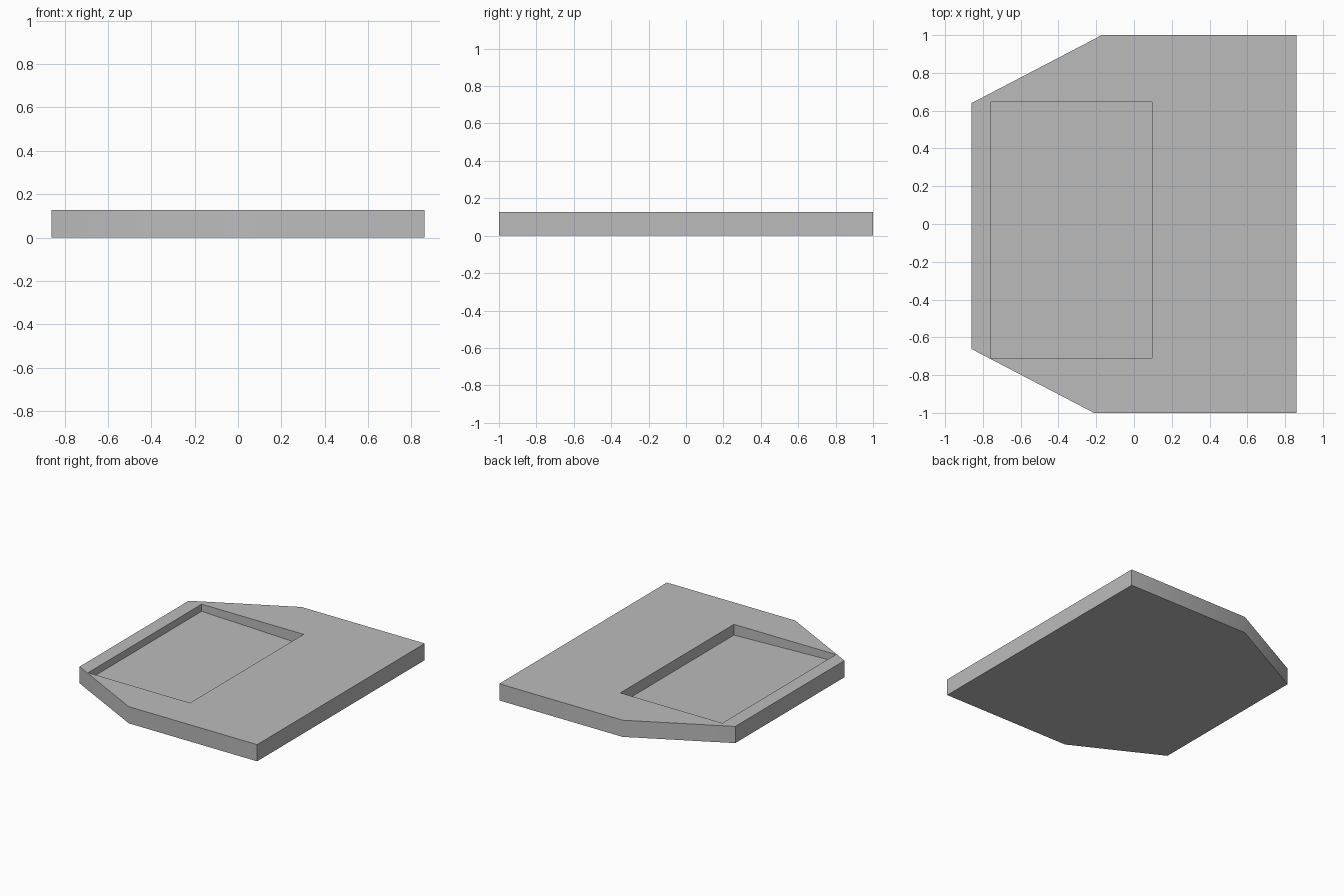
import bpy
import bmesh
import math
from mathutils import Vector

HEIGHT = 0.126

if "Cube" in bpy.data.objects:
    bpy.data.objects.remove(bpy.data.objects["Cube"], do_unlink=True)

# Plain grey for the whole slab
grey = bpy.data.materials.new("plain_grey")
grey.use_nodes = True
colour = (0.5, 0.5, 0.5, 1)
grey.diffuse_color = colour
grey.node_tree.nodes["Principled BSDF"].inputs["Base Color"].default_value = colour


def prism(name, profile, direction):
    """Extrude a flat profile along a direction into a closed solid."""
    bm = bmesh.new()
    face = bm.faces.new([bm.verts.new(p) for p in profile])
    result = bmesh.ops.extrude_face_region(bm, geom=[face])
    moved = [v for v in result["geom"] if isinstance(v, bmesh.types.BMVert)]
    bmesh.ops.translate(bm, verts=moved, vec=Vector(direction))
    if face.is_valid and len(face.edges[0].link_faces) > 2:
        bm.faces.remove(face)
    bmesh.ops.recalc_face_normals(bm, faces=bm.faces)
    mesh = bpy.data.meshes.new(name)
    bm.to_mesh(mesh)
    bm.free()
    mesh.materials.append(grey)
    obj = bpy.data.objects.new(name, mesh)
    bpy.context.collection.objects.link(obj)
    return obj


# Slab with two slanted corners on the right side
outline = [(-0.86, -0.662), (-0.212, -1), (0.86, -1),
           (0.86, 1), (-0.17, 1), (-0.86, 0.64)]
slab = prism("slab", [(x, y, 0) for x, y in outline], (0, 0, HEIGHT))

# Rectangular pocket whose floor slopes down towards the middle
front, back = -0.709, 0.646
section = [(-0.756, 0.072), (0.096, 0.045), (0.096, 0.3), (-0.756, 0.3)]
cutter = prism("pocket_cutter", [(x, front, z) for x, z in section],
               (0, back - front, 0))
cutter.hide_render = True

# Cut the pocket, then drop the cutter
pocket = slab.modifiers.new("pocket", "BOOLEAN")
pocket.operation = "DIFFERENCE"
pocket.solver = "EXACT"
pocket.object = cutter
bpy.ops.object.select_all(action="DESELECT")
slab.select_set(True)
bpy.context.view_layer.objects.active = slab
bpy.ops.object.modifier_apply(modifier=pocket.name)
bpy.data.objects.remove(cutter, do_unlink=True)

# Soft shading across the shallow corners only
bpy.ops.object.shade_smooth_by_angle(angle=math.radians(30))
